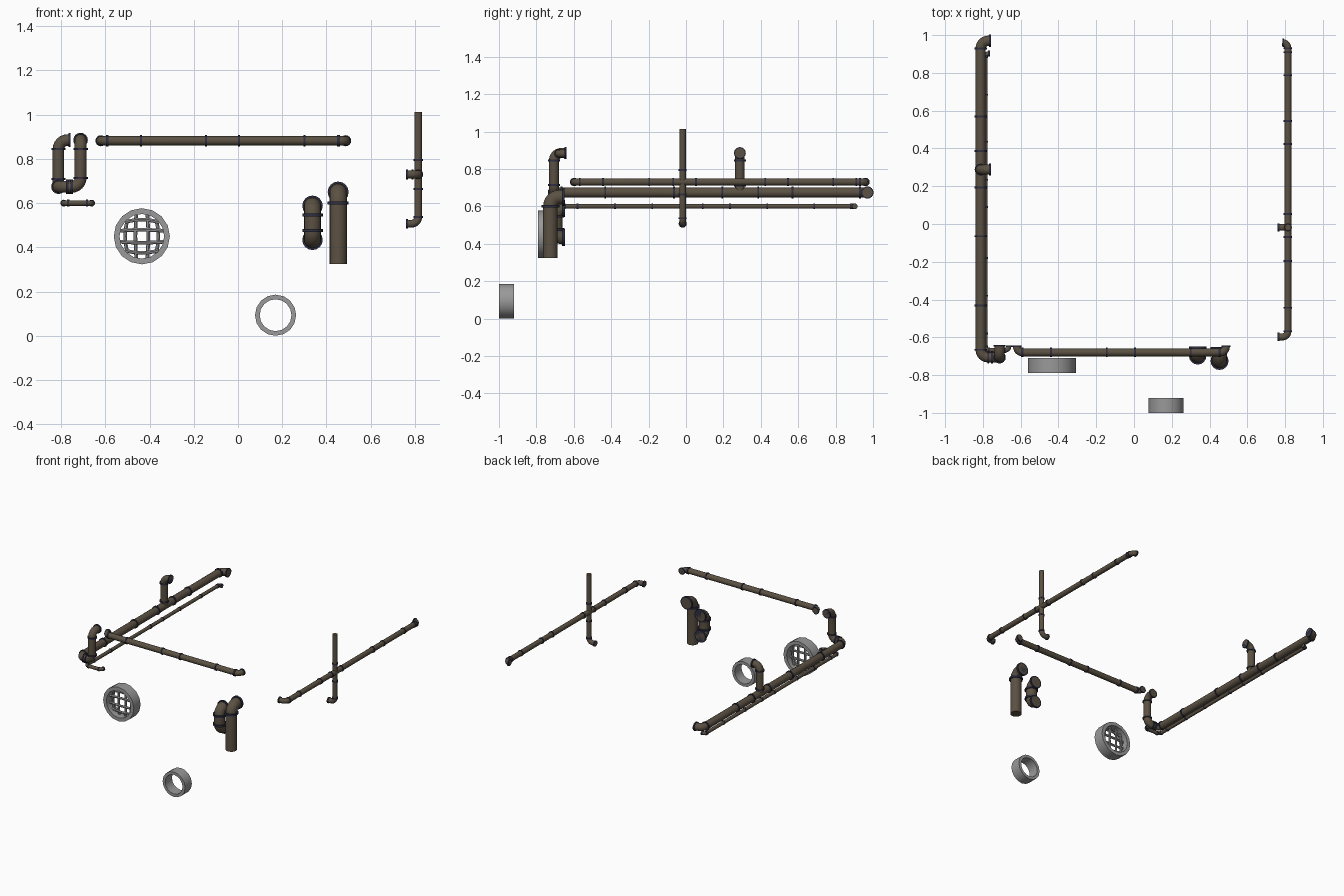
import bpy, bmesh, math
from mathutils import Vector

if "Cube" in bpy.data.objects:
    bpy.data.objects.remove(bpy.data.objects["Cube"])

def material(name, rgb):
    m = bpy.data.materials.new(name)
    m.diffuse_color = (*rgb, 1)
    m.use_nodes = True
    m.node_tree.nodes["Principled BSDF"].inputs["Base Color"].default_value = m.diffuse_color
    return m

BROWN = material("aged brown pipe", (0.105, 0.082, 0.056))
NAVY = material("dark blue flange", (0.028, 0.028, 0.055))
GREY = material("grey metal", (0.32, 0.32, 0.32))
SIDES = 16

def finish(name, bm, mats):
    bmesh.ops.recalc_face_normals(bm, faces=bm.faces)
    me = bpy.data.meshes.new(name)
    bm.to_mesh(me)
    bm.free()
    for m in mats:
        me.materials.append(m)
    ob = bpy.data.objects.new(name, me)
    bpy.context.collection.objects.link(ob)
    bpy.ops.object.select_all(action='DESELECT')
    ob.select_set(True)
    bpy.context.view_layer.objects.active = ob
    bpy.ops.object.shade_smooth_by_angle(angle=math.radians(40))
    return ob

def sweep(bm, pts, r, sides=SIDES, mat=0):
    """Capped round tube along a list of points, frame carried along the path."""
    dirs = [(pts[min(i + 1, len(pts) - 1)] - pts[max(i - 1, 0)]).normalized()
            for i in range(len(pts))]
    side = dirs[0].orthogonal().normalized()
    rings = []
    for i, (p, d) in enumerate(zip(pts, dirs)):
        if i:
            side = dirs[i - 1].rotation_difference(d) @ side
        up = d.cross(side)
        rings.append([bm.verts.new(p + r * (math.cos(a) * side + math.sin(a) * up))
                      for a in (2 * math.pi * k / sides for k in range(sides))])
    faces = [bm.faces.new(rings[0]), bm.faces.new(rings[-1])]
    for a, b in zip(rings, rings[1:]):
        for k in range(sides):
            n = (k + 1) % sides
            faces.append(bm.faces.new((a[k], a[n], b[n], b[k])))
    for f in faces:
        f.material_index = mat

def flange(bm, p, d, r, t):
    sweep(bm, [p - d * t / 2, p + d * t / 2], r, SIDES, 1)

def pipe(name, corners, r, bend, axis=1, joints=(), ends=(True, True)):
    """Pipe with rounded elbows, a flange at each elbow, end and joint position."""
    bm = bmesh.new()
    c = [Vector(p) for p in corners]
    big, t = r * 1.22, max(0.009, r * 0.36)
    path = [c[0]]
    last = len(c) - 2
    for i in range(1, len(c) - 1):
        u = (c[i] - c[i - 1]).normalized()
        v = (c[i + 1] - c[i]).normalized()
        b = bend
        centre = c[i] - u * b + v * b
        for k in range(7):
            a = k * math.pi / 12
            path.append(centre - v * b * math.cos(a) + u * b * math.sin(a))
        # elbow flanges, skipped where the elbow runs straight to an end flange
        if i > 1 or not ends[0]:
            flange(bm, c[i] - u * b, u, big, t)
        if i < last or not ends[1]:
            flange(bm, c[i] + v * b, v, big, t)
    path.append(c[-1])
    clean = [path[0]]
    for p in path[1:]:
        if (p - clean[-1]).length > 1e-4:
            clean.append(p)
    sweep(bm, clean, r)
    if ends[0]:
        d = (c[1] - c[0]).normalized()
        flange(bm, c[0] + d * t / 2, d, big, t)
    if ends[1]:
        d = (c[-1] - c[-2]).normalized()
        flange(bm, c[-1] - d * t / 2, d, big, t)
    # joints lie on the longest straight run
    i = max(range(len(c) - 1), key=lambda j: (c[j + 1] - c[j]).length)
    d = (c[i + 1] - c[i]).normalized()
    for s in joints:
        p = c[i].copy()
        p[axis] = s
        flange(bm, p, d, big, t)
    return finish(name, bm, [BROWN, NAVY])

# left side: main pipe, its riser, and the thin pipe below
X = -0.812
pipe("left_main_pipe",
     [(-0.757, 0.97, 0.674), (X, 0.97, 0.674), (X, -0.706, 0.674),
      (-0.712, -0.706, 0.674), (-0.712, -0.706, 0.885), (-0.712, -0.64, 0.885)],
     0.027, 0.04, 1, (0.57, 0.386, 0.194, -0.065, -0.432))
pipe("left_riser_pipe",
     [(X, 0.288, 0.67), (X, 0.288, 0.885), (-0.757, 0.288, 0.885)],
     0.026, 0.04, 2, (0.71,), (False, True))
pipe("left_thin_pipe",
     [(-0.763, 0.902, 0.60), (-0.788, 0.902, 0.60), (-0.788, -0.668, 0.60),
      (-0.662, -0.668, 0.60), (-0.662, -0.643, 0.60)],
     0.0125, 0.02, 1, (0.89, 0.685, 0.435, 0.235, 0.09, -0.18, -0.38, -0.58))

# front: long horizontal pipe, thick downpipe, thick handle-shaped pipe
pipe("front_long_pipe",
     [(-0.62, -0.642, 0.882), (-0.62, -0.68, 0.882), (0.487, -0.68, 0.882), (0.487, -0.642, 0.882)],
     0.0205, 0.03, 0, (-0.593, -0.439, -0.145, 0.005, 0.30, 0.452))
pipe("front_downpipe",
     [(0.453, -0.725, 0.325), (0.453, -0.725, 0.65), (0.453, -0.65, 0.65)],
     0.039, 0.05, 2, (), (False, True))
pipe("front_u_pipe",
     [(0.337, -0.648, 0.588), (0.337, -0.698, 0.588), (0.337, -0.698, 0.434), (0.337, -0.648, 0.434)],
     0.038, 0.042, 2)

# right side: long pipe crossed by a vertical one
X = 0.815
pipe("right_long_pipe",
     [(0.785, 0.96, 0.73), (X, 0.96, 0.73), (X, -0.598, 0.73), (0.76, -0.598, 0.73)],
     0.0185, 0.03, 1, (0.91, 0.788, 0.545, 0.423, 0.053, -0.069, -0.196, -0.444))
pipe("right_vertical_pipe",
     [(X, -0.018, 1.013), (X, -0.018, 0.507), (0.76, -0.018, 0.507)],
     0.0175, 0.03, 2, (0.794, 0.663), (False, True))

def ring(bm, x, z, y0, y1, ro, ri, n=16):
    """Short open tube facing the front."""
    loops = []
    for r, y in ((ro, y0), (ro, y1), (ri, y1), (ri, y0)):
        loops.append([bm.verts.new((x + r * math.cos(2 * math.pi * k / n), y,
                                    z + r * math.sin(2 * math.pi * k / n))) for k in range(n)])
    for j in range(4):
        a, b = loops[j], loops[(j + 1) % 4]
        for k in range(n):
            m = (k + 1) % n
            bm.faces.new((a[k], a[m], b[m], b[k]))

# open drain ring
bm = bmesh.new()
ring(bm, 0.17, 0.093, -1.0, -0.92, 0.093, 0.072)
finish("drain_ring", bm, [GREY])

# drain with slightly bowed grate bars
GX, GZ = -0.435, 0.45
bm = bmesh.new()
ring(bm, GX, GZ, -0.79, -0.71, 0.127, 0.101)
finish("grate_ring", bm, [GREY])
bm = bmesh.new()
for o in (-0.075, -0.029, 0.029, 0.075):
    half = math.sqrt(0.108 ** 2 - o ** 2)
    for upright in (False, True):
        pts = []
        for k in range(7):
            s = half * (k / 3 - 1)
            w = o * (1 - 0.15 * (s / half) ** 2)
            pts.append(Vector((GX + w, -0.745, GZ + s) if upright else (GX + s, -0.752, GZ + w)))
        sweep(bm, pts, 0.0085, 6)
finish("grate_bars", bm, [GREY])
